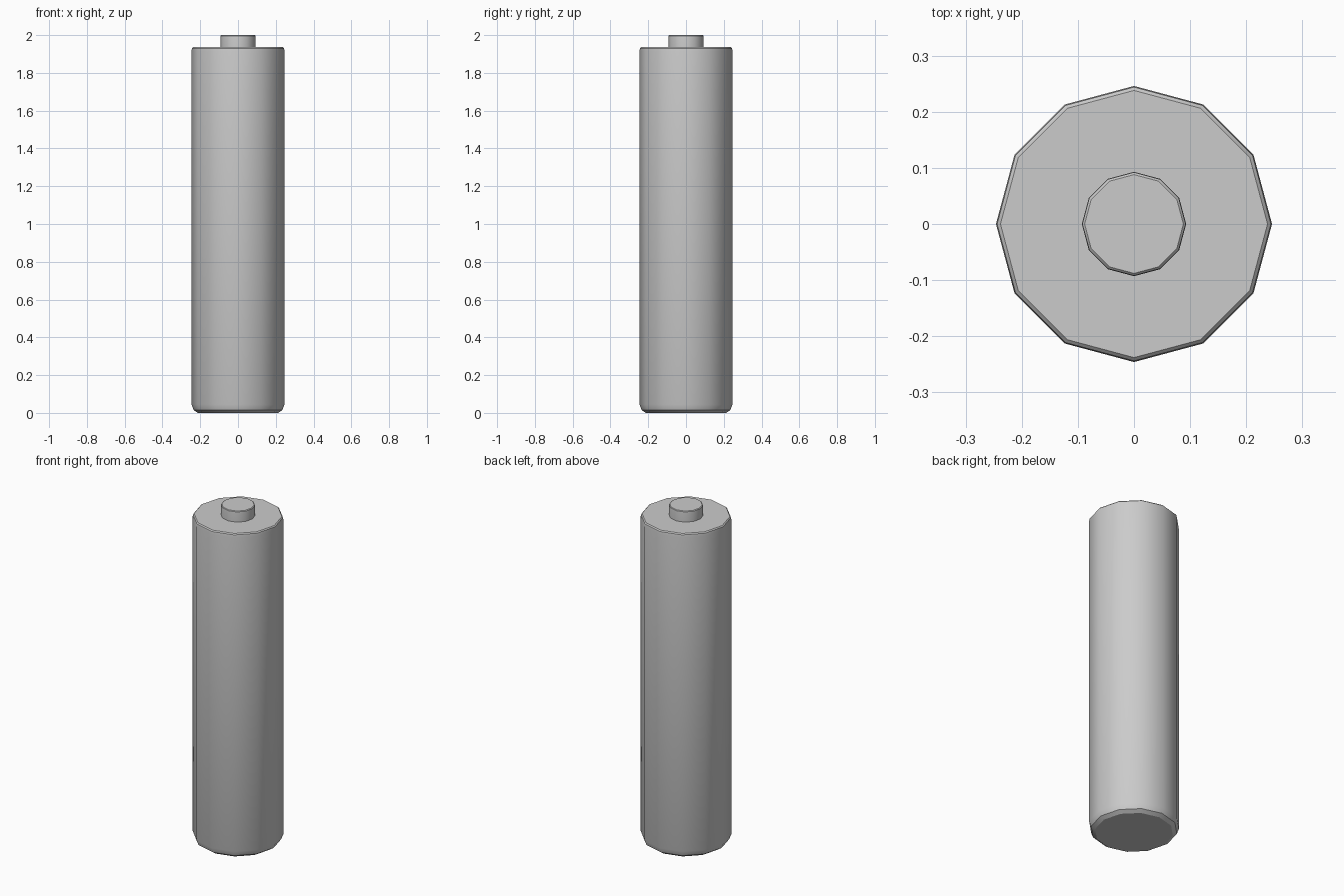
import bpy, bmesh, math

if "Cube" in bpy.data.objects:
    bpy.data.objects.remove(bpy.data.objects["Cube"])

SIDES = 12


def lathe(name, profile):
    """Revolve (radius, z) points into a closed 12-sided solid."""
    bm = bmesh.new()
    rings = []
    for r, z in profile:
        rings.append([bm.verts.new((r * math.cos(2 * math.pi * i / SIDES),
                                    r * math.sin(2 * math.pi * i / SIDES), z))
                      for i in range(SIDES)])
    for a, b in zip(rings, rings[1:]):
        for i in range(SIDES):
            j = (i + 1) % SIDES
            bm.faces.new((a[i], a[j], b[j], b[i]))
    bm.faces.new(rings[0][::-1])
    bm.faces.new(rings[-1])
    bmesh.ops.recalc_face_normals(bm, faces=bm.faces)
    mesh = bpy.data.meshes.new(name)
    bm.to_mesh(mesh)
    bm.free()
    obj = bpy.data.objects.new(name, mesh)
    bpy.context.collection.objects.link(obj)
    bpy.ops.object.select_all(action='DESELECT')
    obj.select_set(True)
    bpy.context.view_layer.objects.active = obj
    bpy.ops.object.shade_smooth_by_angle(angle=math.radians(35))
    return obj


# Long casing with rounded bottom rim and a small top bevel
lathe("casing", [(0.213, 0), (0.235, 0.015), (0.246, 0.045),
                 (0.246, 1.915), (0.244, 1.93), (0.238, 1.936)])

# Raised contact on the top
lathe("top_contact", [(0.093, 1.93), (0.093, 1.987), (0.092, 1.996), (0.088, 2.0)])
